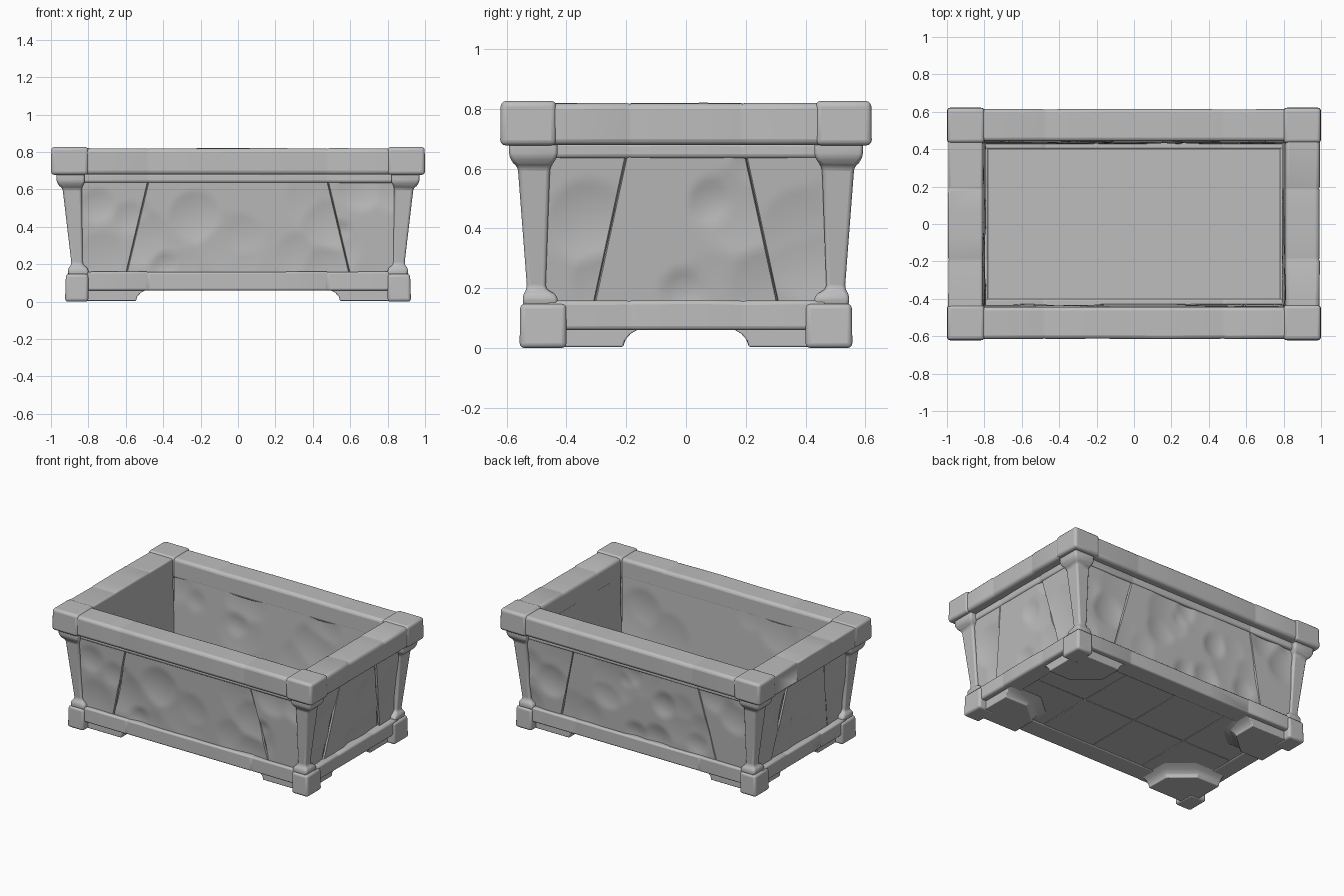
import bpy, bmesh, math, random

random.seed(4)
if "Cube" in bpy.data.objects:
    bpy.data.objects.remove(bpy.data.objects["Cube"])

stone = bpy.data.materials.new("grey_stone")
stone.use_nodes = True
COLOUR = (0.51, 0.51, 0.51, 1)
stone.diffuse_color = COLOUR
bsdf = stone.node_tree.nodes["Principled BSDF"]
bsdf.inputs["Base Color"].default_value = COLOUR
bsdf.inputs["Roughness"].default_value = 0.9


def finish(name, bm, bevel=0.0, angle=35, recalc=True):
    if recalc:
        bmesh.ops.recalc_face_normals(bm, faces=bm.faces)
    mesh = bpy.data.meshes.new(name)
    bm.to_mesh(mesh)
    bm.free()
    ob = bpy.data.objects.new(name, mesh)
    bpy.context.collection.objects.link(ob)
    mesh.materials.append(stone)
    if bevel:
        mod = ob.modifiers.new("worn_edges", 'BEVEL')
        mod.width, mod.segments, mod.limit_method = bevel, 3, 'ANGLE'
    bpy.ops.object.select_all(action='DESELECT')
    ob.select_set(True)
    bpy.context.view_layer.objects.active = ob
    bpy.ops.object.shade_smooth_by_angle(angle=math.radians(angle))


def loft(name, rings, bevel=0.0):
    """Skin a stack of equal-length rings of points and cap both ends."""
    bm = bmesh.new()
    loops = [[bm.verts.new(p) for p in ring] for ring in rings]
    n = len(loops[0])
    for a, b in zip(loops, loops[1:]):
        for i in range(n):
            bm.faces.new((a[i], a[(i + 1) % n], b[(i + 1) % n], b[i]))
    bm.faces.new(loops[0])
    bm.faces.new(loops[-1])
    finish(name, bm, bevel)


def rect(x0, x1, y0, y1, z):
    return [(x0, y0, z), (x1, y0, z), (x1, y1, z), (x0, y1, z)]


def centred(hx, hy, z):
    return rect(-hx, hx, -hy, hy, z)


def lerp(a, b, t):
    return a + (b - a) * t


# Hollow trough: up the outside, over the lip, down to the inner floor
loft("trough", [centred(0.845, 0.49, 0.09), centred(0.895, 0.525, 0.69),
                centred(0.825, 0.46, 0.69), centred(0.81, 0.45, 0.15)])


# Chipped wall panels, tucked back at their borders and hollowed by scoops
def panel(name, side, reach, left, right, z0, z1, chips, inward=False):
    """left/right hold the border position at the bottom and at the top."""
    bm = bmesh.new()
    width = max(right[0] - left[0], right[1] - left[1])
    nu, nv = max(8, int(width * 45)), 24
    centres = [(random.uniform(min(left), max(right)), random.uniform(z0, z1),
                random.uniform(0.06, 0.17), random.uniform(0.004, 0.018))
               for _ in range(chips)]
    rim = 0.005 / width
    steps = [0, rim] + [i / nu for i in range(1, nu)] + [1 - rim, 1]
    grid = []
    for j in range(nv + 1):
        t = j / nv
        z, row = lerp(z0, z1, t), []
        for s in steps:
            u = lerp(lerp(*left, t), lerp(*right, t), s)
            dent = max([d * (1 - ((u - cu) ** 2 + (z - cz) ** 2) / r ** 2)
                        for cu, cz, r, d in centres] + [0])
            if s in (0, 1):
                dent += 0.012
            d = lerp(*reach, t) + (dent if inward else -dent)
            flat = ((u, -d), (d, u), (-u, d), (-d, -u))[side]
            row.append(bm.verts.new((*flat, z)))
        grid.append(row)
    for a, b in zip(grid, grid[1:]):
        for i in range(len(steps) - 1):
            q = (a[i], a[i + 1], b[i + 1], b[i])
            bm.faces.new(q[::-1] if inward else q)
    finish(name, bm, recalc=False)


for side, word in enumerate(("front", "left", "back", "right")):
    if side % 2 == 0:
        reach, end, mid, inner, span = (0.517, 0.552), (0.87, 0.90), (0.6, 0.48), (0.428, 0.44), 0.805
        chips = 14
    else:
        reach, end, mid, inner, span = (0.872, 0.922), (0.51, 0.54), (0.31, 0.2), (0.79, 0.805), 0.44
        chips = 6
    lo = [-m for m in mid]
    panel(word + "_keystone_panel", side, reach, lo, mid, 0.14, 0.64, chips)
    panel(word + "_panel_a", side, reach, [-e for e in end], lo, 0.14, 0.64, 4)
    panel(word + "_panel_b", side, reach, mid, end, 0.14, 0.64, 4)
    panel(word + "_inner_wall", side, inner, (-span, -span), (span, span), 0.14, 0.70, chips, True)


# Worn rails with shallow seams, for the base, cornice and rim
def rail(name, half, seam, outer, inner, z, bevel, place):
    stations = [-half, -seam - 0.01, -seam, -seam + 0.01, -seam / 3, seam / 3,
                seam - 0.01, seam, seam + 0.01, half]
    rings = []
    for s in stations:
        worn = 0.003 if abs(s) == seam else random.uniform(-0.001, 0.002)
        o, top = outer - worn, z[1] - worn
        rings.append([place(s, d, h) for d, h in
                      ((o, z[0]), (o, top), (inner, top), (inner, z[0]))])
    loft(name, rings, bevel)


def rails(name, hx, hy, ix, iy, z, bevel):
    for s, front, flank in ((-1, "front", "right"), (1, "back", "left")):
        rail(f"{front}_{name}", 0.84, 0.48, hy, iy, z, bevel, lambda a, d, h: (a, s * d, h))
        rail(f"{flank}_{name}", 0.47, 0.19, hx, ix, z, bevel, lambda a, d, h: (s * d, a, h))


rails("base_rail", 0.91, 0.542, 0.78, 0.40, (0.06, 0.16), 0.014)
rails("cornice", 0.93, 0.56, 0.83, 0.46, (0.635, 0.69), 0.014)
rails("rim", 0.993, 0.615, 0.81, 0.443, (0.68, 0.82), 0.02)

# Corners: foot, base block, tapered post with capital, rim block
POST = ((0.905, 0.545, 0.80, 0.43, 0.14), (0.91, 0.547, 0.80, 0.43, 0.175),
        (0.89, 0.532, 0.83, 0.47, 0.20), (0.938, 0.563, 0.835, 0.455, 0.605),
        (0.955, 0.578, 0.83, 0.445, 0.618), (0.97, 0.592, 0.82, 0.43, 0.64),
        (0.97, 0.592, 0.82, 0.43, 0.69))
FOOT = ((0.545, 0.21, 0.004), (0.54, 0.205, 0.025), (0.52, 0.185, 0.048), (0.48, 0.15, 0.068))
for sx in (-1, 1):
    for sy in (-1, 1):
        tag = ("front_" if sy < 0 else "back_") + ("left" if sx > 0 else "right")

        def corner(x0, x1, y0, y1, z):
            return [(sx * x, sy * y, h) for x, y, h in rect(x0, x1, y0, y1, z)]

        def foot_ring(x, y, z):
            pts = ((0.87, y), (0.87, 0.505), (x, 0.505), (x, y + 0.13), (x + 0.15, y))
            return [(sx * a, sy * b, z) for a, b in pts]

        loft(tag + "_post", [corner(ix, hx, iy, hy, z) for hx, hy, ix, iy, z in POST], 0.012)
        loft(tag + "_foot", [foot_ring(*f) for f in FOOT], 0.005)
        loft(tag + "_base_block", [corner(0.80, 0.925, 0.40, 0.557, 0),
                                   corner(0.80, 0.92, 0.40, 0.555, 0.148)], 0.016)
        loft(tag + "_rim_block", [corner(0.80, 1.0, 0.434, 0.622, 0.678),
                                  corner(0.80, 0.998, 0.434, 0.62, 0.827)], 0.018)

# Paving slabs closing the underside
for i in range(4):
    for j in range(2):
        x, y = -0.8 + 0.4 * i, -0.42 + 0.42 * j
        z = 0.064 + random.uniform(0, 0.004)
        loft(f"underside_slab_{i}_{j}", [rect(x, x + 0.4, y, y + 0.42, h) for h in (z, 0.12)], 0.004)
